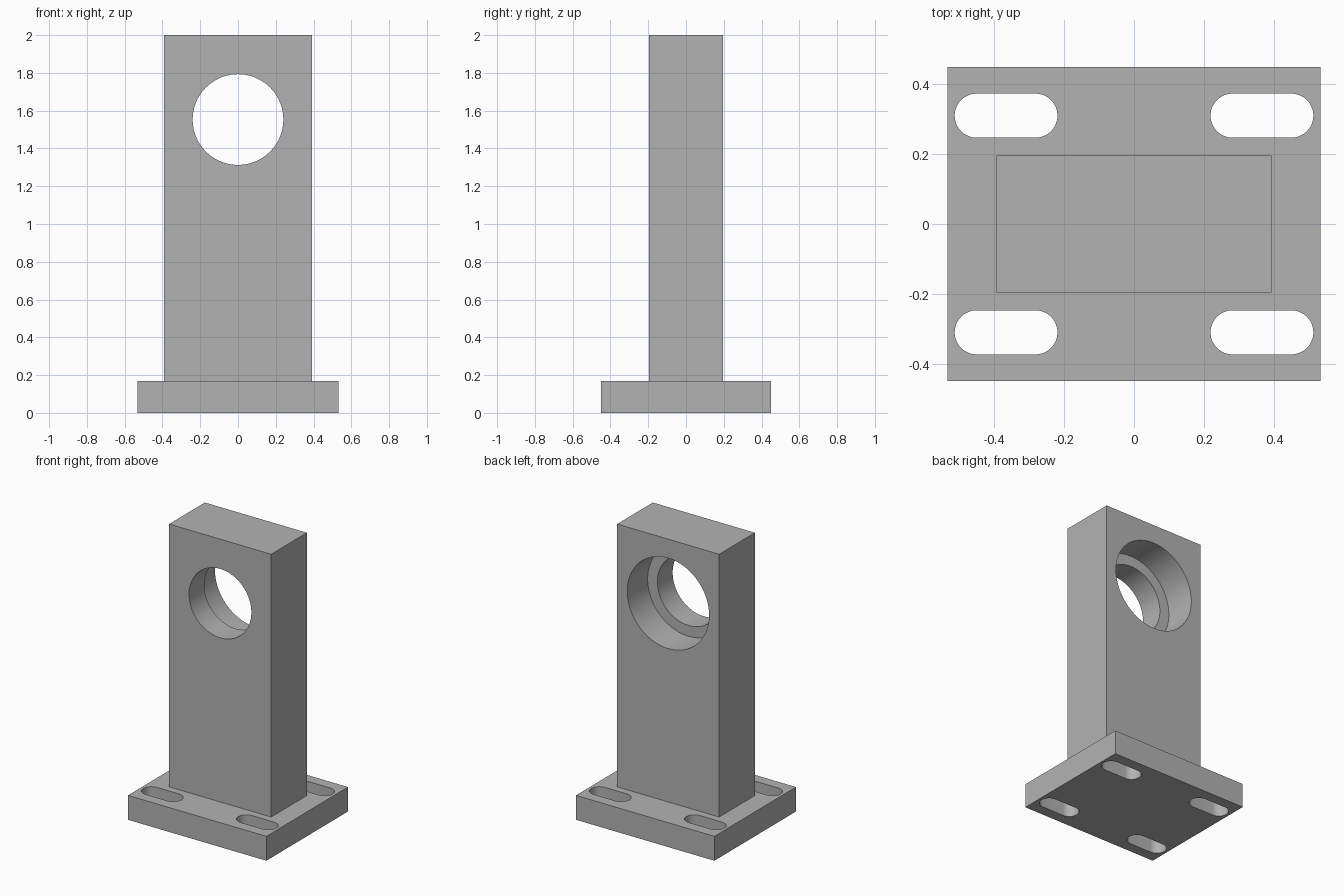
import bpy
import bmesh
import math
from mathutils import Matrix

cube = bpy.data.objects.get("Cube")
if cube:
    bpy.data.objects.remove(cube, do_unlink=True)

# Single plain grey finish
grey = bpy.data.materials.new("plain_grey")
grey.use_nodes = True
colour = (0.45, 0.45, 0.45, 1)
grey.diffuse_color = colour
grey.node_tree.nodes["Principled BSDF"].inputs["Base Color"].default_value = colour


def add_object(name, bm):
    mesh = bpy.data.meshes.new(name)
    bmesh.ops.recalc_face_normals(bm, faces=bm.faces)
    bm.to_mesh(mesh)
    bm.free()
    mesh.materials.append(grey)
    obj = bpy.data.objects.new(name, mesh)
    bpy.context.collection.objects.link(obj)
    return obj


def block(name, half_x, half_y, z0, z1):
    bm = bmesh.new()
    bmesh.ops.create_cube(bm, size=1)
    bmesh.ops.scale(bm, vec=(2 * half_x, 2 * half_y, z1 - z0), verts=bm.verts)
    bmesh.ops.translate(bm, vec=(0, 0, (z0 + z1) / 2), verts=bm.verts)
    return add_object(name, bm)


def bore(name, radius, y0, y1, z):
    bm = bmesh.new()
    place = Matrix.Translation((0, (y0 + y1) / 2, z)) @ Matrix.Rotation(math.pi / 2, 4, "X")
    bmesh.ops.create_cone(bm, cap_ends=True, segments=96, radius1=radius,
                          radius2=radius, depth=y1 - y0, matrix=place)
    return add_object(name, bm)


def slot(name, x, y, half_length, radius, z0, z1, steps=24):
    bm = bmesh.new()
    rim = []
    for side in (1, -1):
        for i in range(steps + 1):
            a = math.pi * i / steps - side * math.pi / 2
            rim.append(bm.verts.new((x + side * (half_length - radius) + radius * math.cos(a),
                                     y + radius * math.sin(a), z0)))
    face = bm.faces.new(rim)
    top = bmesh.ops.extrude_face_region(bm, geom=[face])["geom"]
    bmesh.ops.translate(bm, vec=(0, 0, z1 - z0),
                        verts=[v for v in top if isinstance(v, bmesh.types.BMVert)])
    return add_object(name, bm)


def combine(target, tool, operation):
    tool.hide_render = True
    mod = target.modifiers.new(tool.name, "BOOLEAN")
    mod.operation = operation
    mod.solver = "EXACT"
    mod.object = tool
    bpy.context.view_layer.objects.active = target
    bpy.ops.object.modifier_apply(modifier=mod.name)
    bpy.data.objects.remove(tool, do_unlink=True)


# Base plate and upright joined into one solid
bracket = block("upright_bracket", 0.533, 0.449, 0, 0.17)
combine(bracket, block("upright", 0.393, 0.196, 0.08, 2), "UNION")

# Through bore, with a wider counterbore from the back
combine(bracket, bore("through_bore", 0.24, -0.5, 0.5, 1.553), "DIFFERENCE")
combine(bracket, bore("counterbore", 0.315, -0.028, 0.5, 1.553), "DIFFERENCE")

# Four mounting slots
for sx in (-1, 1):
    for sy in (-1, 1):
        combine(bracket, slot("mounting_slot", sx * 0.366, sy * 0.31, 0.147, 0.063,
                              -0.1, 0.3), "DIFFERENCE")

# Smooth bores, crisp edges
bpy.ops.object.select_all(action="DESELECT")
bracket.select_set(True)
bpy.context.view_layer.objects.active = bracket
bpy.ops.object.shade_smooth_by_angle(angle=math.radians(30))
